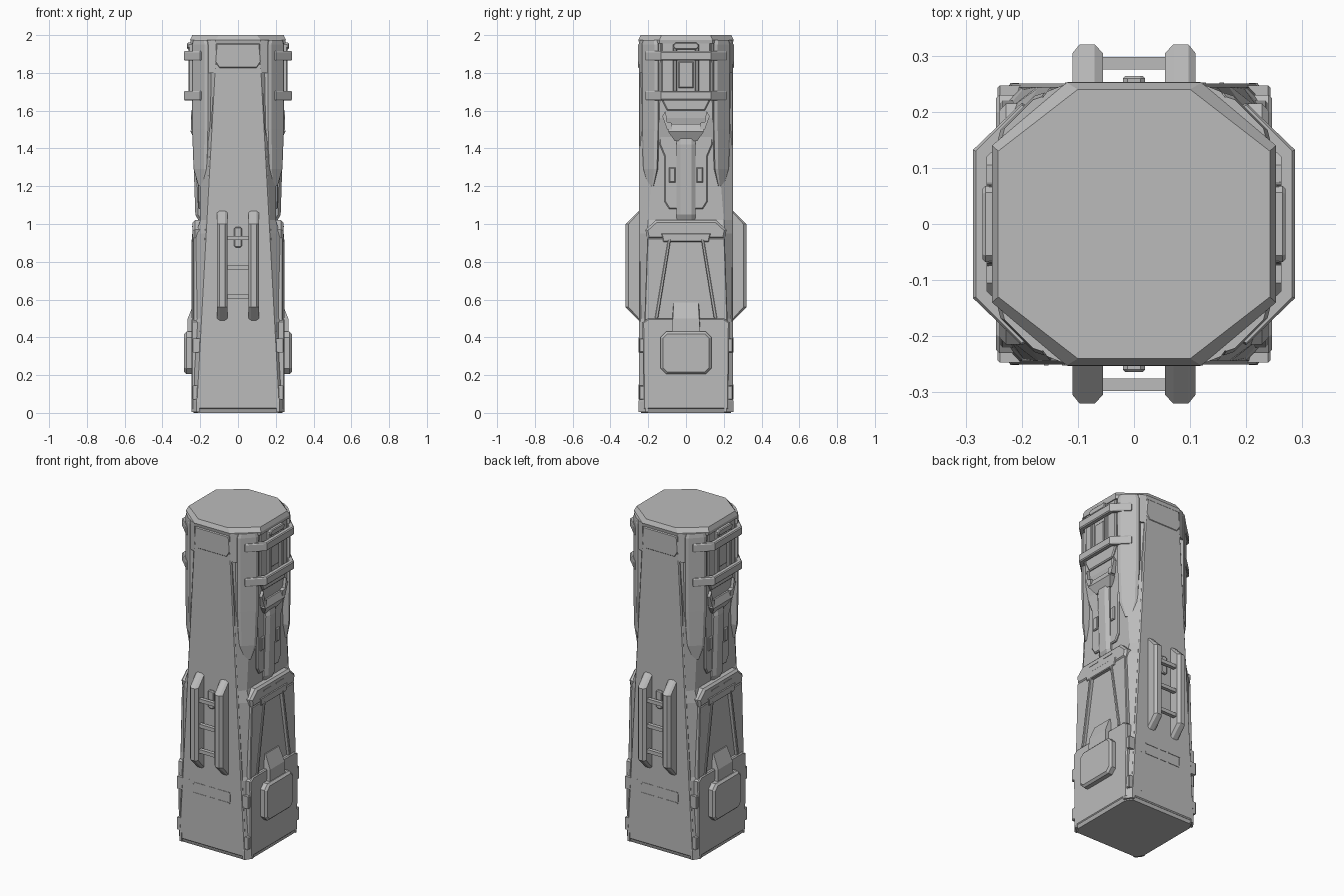
import bpy, bmesh, math
from mathutils import Vector, Matrix

grey = bpy.data.materials.new("plain_grey")
grey.diffuse_color = (0.5, 0.5, 0.5, 1)

MIR_X = Matrix.Diagonal((-1, 1, 1, 1))
MIR_Y = Matrix.Diagonal((1, -1, 1, 1))
HALF = Matrix.Rotation(math.pi, 4, 'Z')
ONE = [Matrix.Identity(4)]
TWO = ONE + [HALF]                       # opposite sides
FOUR = TWO + [MIR_X, MIR_Y]              # all corners


def loft(name, rings, copies=ONE):
    """Closed solid through rings of equal point count, repeated by matrices."""
    bm = bmesh.new()
    for m in copies:
        vs = [[bm.verts.new(m @ Vector(p)) for p in r] for r in rings]
        n = len(rings[0])
        for a, b in zip(vs, vs[1:]):
            for i in range(n):
                bm.faces.new((a[i], a[(i + 1) % n], b[(i + 1) % n], b[i]))
        bm.faces.new(vs[0][::-1])
        bm.faces.new(vs[-1])
    bmesh.ops.recalc_face_normals(bm, faces=bm.faces[:])
    me = bpy.data.meshes.new(name)
    bm.to_mesh(me)
    bm.free()
    me.materials.append(grey)
    ob = bpy.data.objects.new(name, me)
    bpy.context.collection.objects.link(ob)
    return ob


def inset(pts, d):
    """Offset a 2D outline inwards by d."""
    area = sum(p[0] * q[1] - q[0] * p[1] for p, q in zip(pts, pts[1:] + pts[:1]))
    s = 1 if area > 0 else -1
    out = []
    for i, p in enumerate(pts):
        p = Vector(p)
        e1 = (p - Vector(pts[i - 1])).normalized()
        e2 = (Vector(pts[(i + 1) % len(pts)]) - p).normalized()
        n1, n2 = Vector((-e1.y, e1.x)) * s, Vector((-e2.y, e2.x)) * s
        out.append(tuple(p + (n1 + n2) * (d / (1 + n1.dot(n2)))))
    return out


def plate(name, pts, d0, d1, bevel=0.0, face='x', copies=TWO):
    """Outline (across, z) raised from d0 to d1 on the +x or -y face."""
    put = (lambda p, d: (d, p[0], p[1])) if face == 'x' else (lambda p, d: (p[0], -d, p[1]))
    rings = [[put(p, d0) for p in pts], [put(p, d1 - bevel) for p in pts]]
    if bevel:
        rings.append([put(p, d1) for p in inset(pts, bevel)])
    return loft(name, rings, copies)


def rect(a, z0, b, z1):
    return [(a, z0), (b, z0), (b, z1), (a, z1)]


def chamfered(a, z0, b, z1, c):
    return [(a + c, z0), (b - c, z0), (b, z0 + c), (b, z1 - c),
            (b - c, z1), (a + c, z1), (a, z1 - c), (a, z0 + c)]


def octagon(x, y, fw, sy, z):
    return [(fw, y, z), (x, sy, z), (x, -sy, z), (fw, -y, z),
            (-fw, -y, z), (-x, -sy, z), (-x, sy, z), (-fw, y, z)]


# main body, square at the foot and octagonal at the head
loft("body_core", [octagon(.235, .238, .21, .2, 0), octagon(.241, .243, .225, .208, .015),
                   octagon(.236, .243, .2, .208, .48), octagon(.226, .243, .195, .208, .5),
                   octagon(.222, .243, .175, .206, .95), octagon(.2, .243, .17, .2, 1.02),
                   octagon(.2, .243, .15, .17, 1.4), octagon(.232, .243, .13, .14, 1.56),
                   octagon(.235, .243, .12, .135, 1.96)])
loft("top_cap", [octagon(.25, .248, .12, .14, 1.955), octagon(.253, .252, .12, .14, 1.975),
                 octagon(.242, .24, .1, .13, 2.0)])

# tapered front and back panels
plate("front_panel", [(-.225, .02), (.225, .02), (.125, 1.85), (-.125, 1.85)],
      .23, .25, .006, 'y')
plate("front_top_badge_plate", [(-.1, 1.825), (.1, 1.825), (.123, 1.86), (.115, 1.955),
                                (-.115, 1.955), (-.123, 1.86)], .23, .253, .005, 'y')

# ladder rails and rungs
def rail_section(y, z):
    return [(.055, -.24, z), (.11, -.24, z), (.11, -max(y - .016, .241), z),
            (.097, -y, z), (.07, -y, z), (.055, -max(y - .016, .241), z)]
loft("ladder_rail", [rail_section(y, z) for y, z in
                     ((.25, .49), (.32, .56), (.32, 1.0), (.25, 1.07))], FOUR)
for z in (.615, .77, .925):
    plate("ladder_rung", rect(-.06, z - .011, .06, z + .011), .275, .298, 0, 'y')
plate("ladder_latch", chamfered(-.02, .875, .02, .985, .008), .245, .264, .005, 'y')

# shallow front markings
for a, z0, b, z1 in ((-.125, .385, -.04, .391), (-.02, .385, .02, .391), (.04, .385, .12, .391),
                     (-.125, .322, -.04, .328), (-.02, .322, .02, .328), (.04, .322, .12, .328),
                     (-.128, .335, -.122, .38), (.117, .335, .123, .38),
                     (-.16, .32, -.152, .4), (-.16, .07, -.152, .15)):
    plate("panel_mark", rect(a, z0, b, z1), .247, .2525, 0, 'y')

# corner feet and small corner clips
loft("corner_foot", [[(.205, .251, z), (.22, .251, z), (.246, .215, z), (.246, .2, z), (.2, .2, z)]
                     for z in (.006, .06)] +
     [[(.218, .246, .09), (.222, .246, .09), (.241, .215, .09), (.241, .205, .09), (.205, .205, .09)]],
     FOUR)
for z in (.07, .32):
    plate("corner_clip", rect(.215, z, .247, z + .075), .19, .243, .004, 'x', FOUR)

# lower side panel: base block, frame, slanted inner rails
plate("side_base_block", [(-.225, .02), (.225, .02), (.23, .48), (.2, .5), (-.2, .5), (-.23, .48)],
      .2, .246, .006)
plate("side_frame_top", [(-.205, .92), (.205, .92), (.215, .97), (.16, 1.02), (-.16, 1.02), (-.215, .97)],
      .19, .24, .012)
plate("side_frame_flank", [(.09, .925), (.205, .925), (.22, .49), (.16, .49)],
      .19, .238, .004, 'x', FOUR)
plate("side_inner_rail", [(.08, .92), (.095, .92), (.165, .5), (.148, .5)],
      .2, .245, .003, 'x', FOUR)
plate("side_frame_lip", [(-.12, .905), (.12, .905), (.13, .95), (-.13, .95)], .2, .244, .004)
for y in (-.06, .06):
    plate("side_lip_mark", rect(y - .035, .983, y + .035, .989), .2, .2425)

# hatch with sloped connector
plate("side_hatch", chamfered(-.135, .205, .135, .43, .03), .22, .285, .012)
loft("hatch_connector", [[(.2, -.075, .42), (.268, -.075, .42), (.268, .075, .42), (.2, .075, .42)],
                         [(.2, -.075, .5), (.266, -.07, .5), (.266, .07, .5), (.2, .075, .5)],
                         [(.2, -.07, .585), (.232, -.065, .585), (.232, .065, .585), (.2, .07, .585)]], TWO)

# upper corner strips with pointed lower ends
STRIP = [(.14, .225), (.16, .234), (.178, .228), (.238, .168), (.243, .148), (.19, .14)]
def strip(z, f=1.0):
    return [(.19 + (x - .19) * f, .185 + (y - .185) * f, z) for x, y in STRIP]
loft("corner_strip", [strip(1.2, .35), strip(1.29, .85), strip(1.5), strip(1.95), strip(1.975, .85)], FOUR)
loft("corner_head_block", [[(.12, .25, z), (.155, .236, z), (.17, .215, z), (.12, .2, z)]
                           for z in (1.8, 1.975)], FOUR)

# wrap-around bands
BAND = [(.2, .216), (.287, .132), (.287, -.132), (.2, -.216),
        (.175, -.2), (.262, -.12), (.262, .12), (.175, .2)]
BAND_MID = [(.2, .212), (.282, .13), (.282, -.13), (.2, -.212)] + BAND[4:]
for z in (1.655, 1.865):
    loft("head_band", [[(x, y, zz) for x, y in b] for b, zz in
                       ((BAND_MID, z), (BAND, z + .006), (BAND, z + .044), (BAND_MID, z + .05))], TWO)

# upper side: backing plate, framed window, wedge, and central rod
plate("upper_back_plate", [(-.09, 1.08), (.09, 1.08), (.115, 1.12), (.115, 1.36), (.14, 1.42),
                           (.14, 1.6), (-.14, 1.6), (-.14, 1.42), (-.115, 1.36), (-.115, 1.12)],
      .18, .212, .006)
plate("upper_housing", [(-.1, 1.6), (.1, 1.6), (.13, 1.66), (.13, 1.97), (-.13, 1.97), (-.13, 1.66)],
      .2, .244, .006)
plate("window_post", rect(.048, 1.69, .068, 1.95), .22, .262, .004, 'x', FOUR)
plate("window_top", chamfered(-.068, 1.925, .068, 1.96, .012), .22, .27, .005)
plate("window_core", rect(-.04, 1.72, .04, 1.86), .22, .252, .005)
plate("wedge_hook", [(.075, 1.5), (.1, 1.5), (.125, 1.57), (.108, 1.6), (.1, 1.54), (.075, 1.535)],
      .2, .25, 0, 'x', FOUR)
loft("rod_wedge", [[(.19, -.06, 1.44), (.225, -.06, 1.44), (.225, .06, 1.44), (.19, .06, 1.44)],
                   [(.19, -.095, 1.49), (.252, -.095, 1.49), (.252, .095, 1.49), (.19, .095, 1.49)],
                   [(.19, -.085, 1.53), (.236, -.085, 1.53), (.236, .085, 1.53), (.19, .085, 1.53)]], TWO)
def rod(x, z):
    return [(.18, -.05, z), (x - .015, -.05, z), (x, -.028, z),
            (x, .028, z), (x - .015, .05, z), (.18, .05, z)]
loft("side_rod", [rod(.21, 1.02), rod(.226, 1.05), rod(.238, 1.42), rod(.23, 1.46)], TWO)
plate("rod_side_lug", rect(.055, 1.22, .09, 1.3), .19, .222, .005, 'x', FOUR)
